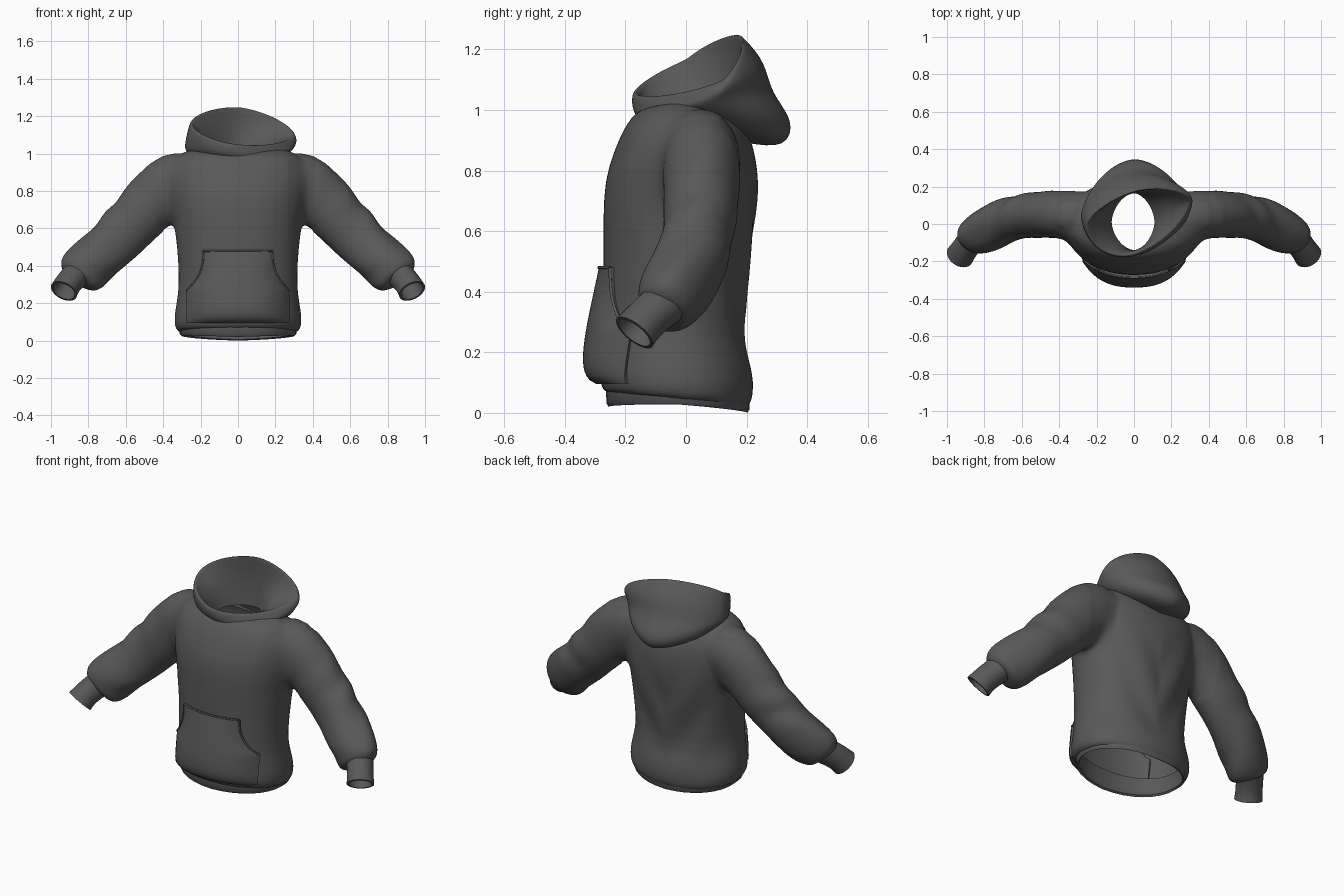
import bpy, bmesh, math
from mathutils import Vector
from mathutils.bvhtree import BVHTree

cube = bpy.data.objects.get("Cube")
if cube:
    bpy.data.objects.remove(cube, do_unlink=True)

fabric = bpy.data.materials.new("charcoal_fabric")
fabric.use_nodes = True
GREY = (0.1, 0.1, 0.1, 1)
fabric.diffuse_color = GREY
for node in fabric.node_tree.nodes:
    if node.type == 'BSDF_PRINCIPLED':
        node.inputs["Base Color"].default_value = GREY
        node.inputs["Roughness"].default_value = 0.8


def clamp(v):
    return max(0.0, min(1.0, v))


def ring(front, left, back, right, n=32, power=1.0):
    """Closed loop of quarter ellipses through four points."""
    pts = [Vector(p) for p in (front, left, back, right)]
    mid = Vector((0, (pts[1].y + pts[3].y) / 2, sum(p.z for p in pts) / 4))
    loop = []
    for i in range(n):
        q, a = divmod(i * 4 / n, 1)
        a *= math.pi / 2
        p, r = pts[int(q)], pts[(int(q) + 1) % 4]
        loop.append(mid + (p - mid) * math.cos(a) ** power
                    + (r - mid) * math.sin(a) ** power)
    return loop


def even_ring(yf, zf, x, zs, yb, zb):
    ys = (yf + yb) / 2
    return ring((0, yf, zf), (x, ys, zs), (0, yb, zb), (-x, ys, zs), power=0.93)


def tube_rings(path, side, n=24):
    """Elliptical rings across a path of (x, y, z, height radius, depth radius)."""
    mids = [Vector((side * p[0], p[1], p[2])) for p in path]
    rings = []
    for i, p in enumerate(path):
        t = (mids[min(i + 1, len(path) - 1)] - mids[max(i - 1, 0)]).normalized()
        u = t.cross(Vector((0, 1, 0))).normalized()
        w = u.cross(t)
        rings.append([mids[i] + u * p[3] * math.cos(k * math.tau / n)
                      + w * p[4] * math.sin(k * math.tau / n) for k in range(n)])
    return rings


def loft(bm, rings, caps=False):
    loops = [[bm.verts.new(p) for p in r] for r in rings]
    n = len(loops[0])
    for a, b in zip(loops, loops[1:]):
        for i in range(n):
            j = (i + 1) % n
            bm.faces.new((a[i], a[j], b[j], b[i]))
    if caps:
        bm.faces.new(loops[0])
        bm.faces.new(loops[-1])


def finish(name, bm, mods, recalc=True):
    """Make an object, bake its modifiers, and shade it smooth."""
    if recalc:
        bmesh.ops.recalc_face_normals(bm, faces=bm.faces[:])
    mesh = bpy.data.meshes.new(name)
    bm.to_mesh(mesh)
    bm.free()
    ob = bpy.data.objects.new(name, mesh)
    bpy.context.collection.objects.link(ob)
    for kind, settings in mods:
        m = ob.modifiers.new(kind.lower(), kind)
        for key, value in settings.items():
            setattr(m, key, value)
    bpy.context.view_layer.update()
    deps = bpy.context.evaluated_depsgraph_get()
    baked = bpy.data.meshes.new_from_object(ob.evaluated_get(deps))
    ob.modifiers.clear()
    ob.data = baked
    baked.materials.clear()
    baked.materials.append(fabric)
    baked.shade_smooth()
    baked.set_sharp_from_angle(angle=math.radians(50))
    return ob


SUBSURF = ('SUBSURF', {"levels": 1})
CLOTH = ('SOLIDIFY', {"thickness": 0.012, "offset": -1})

# Torso and sleeves, fused into one soft shell
torso = [
    (-.24, .065, .285, .045, .19, .015), (-.278, .06, .33, .04, .215, .012),
    (-.288, .12, .348, .1, .23, .1), (-.278, .2, .33, .2, .207, .19),
    (-.273, .3, .315, .3, .182, .28), (-.273, .5, .325, .5, .213, .5),
    (-.275, .65, .348, .65, .237, .66), (-.27, .77, .37, .77, .24, .77),
    (-.237, .87, .385, .87, .23, .86), (-.205, .94, .37, .95, .205, .93),
    (-.17, .99, .305, 1.01, .172, .98), (-.14, 1.005, .2, 1.04, .14, 1.0)]
sleeve = [
    (.2, .04, .9, .12, .12), (.33, .05, .865, .165, .138), (.43, .053, .77, .165, .128),
    (.52, .05, .675, .15, .124), (.6, .04, .59, .144, .12), (.68, .022, .51, .136, .117),
    (.76, -.015, .435, .138, .12), (.83, -.058, .375, .135, .115),
    (.865, -.08, .345, .117, .1), (.87, -.085, .335, .07, .07)]
bm = bmesh.new()
loft(bm, [even_ring(*r) for r in torso], caps=True)
for side in (1, -1):
    loft(bm, tube_rings(sleeve, side), caps=True)
body = finish("body_and_sleeves", bm, [
    SUBSURF, ('REMESH', {"mode": 'VOXEL', "voxel_size": 0.012}),
    ('SMOOTH', {"factor": 0.5, "iterations": 10})])

# Open the waist and neck, relax the armholes, then press in cloth folds
bm = bmesh.new()
bm.from_mesh(body.data)
bm.normal_update()
holes = []
for f in bm.faces:
    x, y, z = f.calc_center_median()
    waist = (z < .15 and f.normal.z < -.3
             and abs(x / .305) ** 2.2 + abs((y + .026) / .237) ** 2.2 < 1)
    neck = z > .93 and f.normal.z > .2 and (x / .21) ** 2 + ((y - .02) / .17) ** 2 < 1
    if waist or neck:
        holes.append(f)
bmesh.ops.delete(bm, geom=holes, context='FACES')
armholes = [v for v in bm.verts if .27 < abs(v.co.x) < .43 and .58 < v.co.z < .97]
for step in range(45):
    bmesh.ops.smooth_vert(bm, verts=armholes, factor=0.5, use_axis_x=True,
                          use_axis_y=True, use_axis_z=True)
bm.normal_update()
shifts = []
for v in bm.verts:
    x, y, z = v.co
    ax = abs(x)
    arm = clamp((ax - .45) / .25) * math.sin((ax - z) * 20 + y * 22 + math.sin(z * 13 + y * 9))
    drape = clamp(y * 6) * clamp((.4 - ax) * 5) * clamp((.85 - z) * 3) * clamp(z * 4 - .4)
    shifts.append(v.normal * (.005 * arm + .006 * drape * math.sin(ax * 26 - z * 14)))
for v, s in zip(bm.verts, shifts):
    v.co += s
bm.to_mesh(body.data)
surface = BVHTree.FromBMesh(bm)
bm.free()
body.data.shade_smooth()

# Waistband
bm = bmesh.new()
loft(bm, [even_ring(*r) for r in (
    (-.255, .14, .305, .13, .2, .13), (-.265, .08, .315, .08, .21, .06),
    (-.262, .03, .312, .035, .21, .012), (-.255, .02, .305, .028, .203, 0))])
finish("waistband", bm, [CLOTH])

# Cuffs
cuff = [(.835, -.045, .385, .08, .08), (.873, -.09, .345, .074, .074),
        (.91, -.138, .305, .071, .071), (.931, -.17, .265, .076, .076)]
for side, word in ((1, "left"), (-1, "right")):
    bm = bmesh.new()
    loft(bm, tube_rings(cuff, side))
    finish(word + "_cuff", bm, [SUBSURF, CLOTH])

# Hood: from the neck hole up the lining, over the rim, down the outside
hood = [
    ((0, -.14, .94), (.11, .01, .97), (0, .165, .95), (-.12, .01, .97)),
    ((-.01, -.145, 1.0), (.165, .05, 1.05), (0, .18, 1.09), (-.165, .01, 1.07)),
    ((-.02, -.148, 1.04), (.272, .11, 1.085), (.01, .175, 1.22), (-.235, 0, 1.15)),
    ((-.02, -.162, 1.055), (.295, .12, 1.1), (.02, .175, 1.253), (-.25, 0, 1.172)),
    ((-.02, -.176, 1.045), (.312, .125, 1.088), (.02, .19, 1.24), (-.262, 0, 1.157)),
    ((-.02, -.178, 1.01), (.317, .12, 1.062), (0, .262, 1.16), (-.28, .03, 1.08)),
    ((-.01, -.17, .985), (.305, .09, 1.035), (0, .28, 1.055), (-.288, .05, 1.03)),
    ((0, -.162, .98), (.285, .07, 1.01), (0, .362, .965), (-.275, .05, 1.01)),
    ((0, -.15, .975), (.25, .06, .985), (0, .335, .868), (-.25, .05, .985)),
    ((0, -.14, .97), (.2, .05, .975), (0, .2, .89), (-.2, .05, .975))]
bm = bmesh.new()
loft(bm, [ring(*r, power=1.15) for r in hood])
finish("hood", bm, [('SUBSURF', {"levels": 2})])


# Front pocket, laid over the body and puffed out
def pocket_point(u, v):
    z = .095 + .385 * v
    x = u * (.185 + .09 * (1 - clamp((z - .27) / .2)) ** 2.5)
    hit = surface.ray_cast(Vector((x, -1, z)), Vector((0, 1, 0)))[0]
    y = hit.y if hit else -.25
    puff = .016 + .046 * math.sin(math.pi * v ** .55) * (1 - u ** 4)
    return Vector((x, y - puff, z))


bm = bmesh.new()
N = 28
grid = [[bm.verts.new(pocket_point(2 * i / N - 1, j / N)) for i in range(N + 1)]
        for j in range(N + 1)]
for j in range(N):
    for i in range(N):
        bm.faces.new((grid[j][i], grid[j][i + 1], grid[j + 1][i + 1], grid[j + 1][i]))
finish("front_pocket", bm, [('SOLIDIFY', {"thickness": 0.025, "offset": -1})], recalc=False)

# Raised hems along the pocket top and hand openings
steps = [k / 20 for k in range(21)]
hems = {"pocket_top_hem": [pocket_point(2 * s - 1, 1) for s in steps],
        "pocket_left_hem": [pocket_point(1, .45 + .55 * s) for s in steps],
        "pocket_right_hem": [pocket_point(-1, .45 + .55 * s) for s in steps]}
for name, pts in hems.items():
    curve = bpy.data.curves.new(name, 'CURVE')
    curve.dimensions = '3D'
    curve.bevel_depth = 0.005
    spline = curve.splines.new('POLY')
    spline.points.add(len(pts) - 1)
    for sp, p in zip(spline.points, pts):
        sp.co = (*p, 1)
    curve.materials.append(fabric)
    bpy.context.collection.objects.link(bpy.data.objects.new(name, curve))
